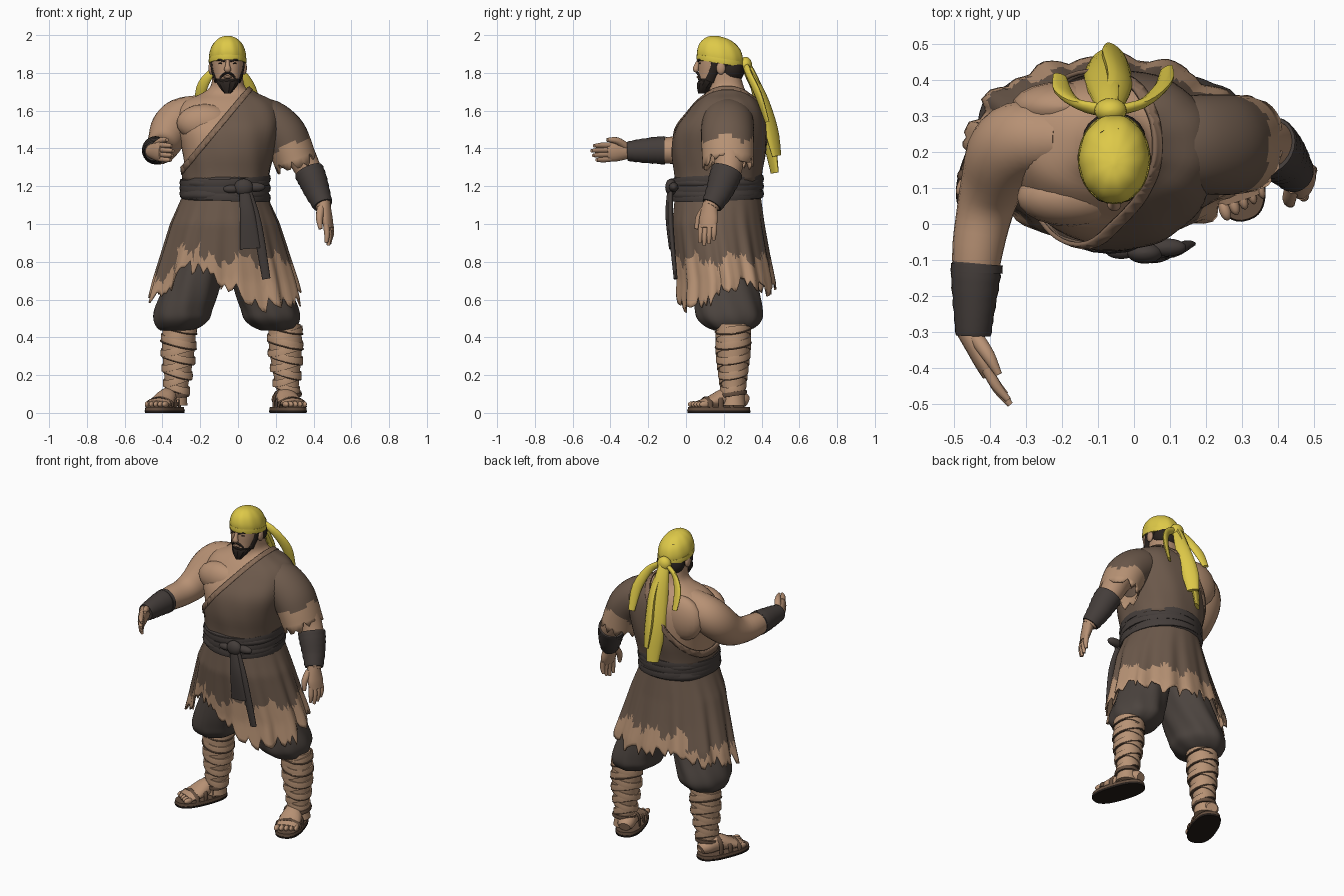
import bpy, bmesh, math, random
from mathutils import Vector, Matrix
random.seed(4)
V = Vector

def mat(name, r, g, b):
    m = bpy.data.materials.new(name)
    lin = [((c / 255 + 0.055) / 1.055) ** 2.4 for c in (r, g, b)]
    m.diffuse_color = (*lin, 1)
    return m

SKIN = mat("skin", 183, 145, 116)
ROBE = mat("robe brown", 108, 89, 75)
TRIM = mat("collar brown", 134, 107, 87)
TAN = mat("torn cloth tan", 184, 147, 117)
PANTS = mat("trouser charcoal", 76, 68, 63)
SASH = mat("sash charcoal", 68, 61, 58)
YELLOW = mat("headscarf yellow", 222, 201, 72)
HAIR = mat("hair black", 42, 35, 31)
SANDAL = mat("sandal brown", 100, 78, 62)
SOLE = mat("sole black", 36, 29, 25)

def build(name, rings, mats, rule=None, cap=True, loop=False, thick=0, cuts=()):
    """Skin a list of closed rings; optional plane cuts, colour rule, thickness."""
    mats = mats if isinstance(mats, (list, tuple)) else [mats]
    bm = bmesh.new()
    vs = [[bm.verts.new(p) for p in r] for r in rings]
    n = len(vs[0])
    for i in range(len(vs) if loop else len(vs) - 1):
        a, b = vs[i], vs[(i + 1) % len(vs)]
        for j in range(n):
            bm.faces.new((a[j], a[(j + 1) % n], b[(j + 1) % n], b[j]))
    if cap and not loop:
        bm.faces.new(vs[0][::-1])
        bm.faces.new(vs[-1])
    for co, no, outer in cuts:
        bmesh.ops.bisect_plane(bm, geom=bm.verts[:] + bm.edges[:] + bm.faces[:], plane_co=co,
                               plane_no=no, clear_outer=outer, clear_inner=not outer)
    bmesh.ops.recalc_face_normals(bm, faces=bm.faces[:])
    for f in bm.faces:
        f.smooth = True
        if rule:
            f.material_index = rule(f.calc_center_median())
    me = bpy.data.meshes.new(name)
    bm.to_mesh(me)
    bm.free()
    for m in mats:
        me.materials.append(m)
    me.set_sharp_from_angle(angle=math.radians(45))
    ob = bpy.data.objects.new(name, me)
    bpy.context.collection.objects.link(ob)
    if thick:
        s = ob.modifiers.new("thickness", 'SOLIDIFY')
        s.thickness, s.offset = thick, 0
    return ob

def spline(keys, k=4):
    out = []
    for i in range(len(keys) - 1):
        p = [keys[max(0, min(len(keys) - 1, i + d))] for d in (-1, 0, 1, 2)]
        for s in range(k):
            t = s / k
            out.append([0.5 * (2 * b + (c - a) * t + (2 * a - 5 * b + 4 * c - d) * t * t
                               + (3 * b - a - 3 * c + d) * t ** 3) for a, b, c, d in zip(*p)])
    return out + [list(keys[-1])]

def loft(name, keys, mats, n=40, p=2.0, grow=0, ripple=0, count=9, tilt=0, xf=None, **kw):
    """Stack of horizontal super-ellipses; keys are (z, cx, cy, rx, ry)."""
    rings = []
    for z, cx, cy, rx, ry in spline(keys):
        ring = []
        for j in range(n):
            a = 2 * math.pi * j / n
            c, s = math.cos(a), math.sin(a)
            w = 1 + ripple * math.sin(count * a + 14 * z)
            x = math.copysign(abs(c) ** (2 / p), c) * (max(rx, .002) + grow) * w
            y = math.copysign(abs(s) ** (2 / p), s) * (max(ry, .002) + grow) * w
            q = V((cx + x, cy + y, z - tilt * y))
            ring.append(xf @ q if xf else q)
        rings.append(ring)
    return build(name, rings, mats, **kw)

def tube(name, keys, mats, ref=(1, 0, 0), n=16, bump=0, jag=0, xf=None, **kw):
    """Sweep; keys are (x, y, z, radius along ref, other radius)."""
    pts, rings = spline(keys), []
    for i, q in enumerate(pts):
        t = (V(pts[min(i + 1, len(pts) - 1)][:3]) - V(pts[max(i - 1, 0)][:3])).normalized()
        a = (V(ref) - t * t.dot(V(ref))).normalized()
        b = t.cross(a)
        w = 1 + bump * (i % 2)
        ring = [V(q[:3]) + a * q[3] * w * math.cos(6.2832 * j / n) + b * q[4] * w * math.sin(6.2832 * j / n)
                + (t * random.uniform(-jag, jag) if i == len(pts) - 1 else V()) for j in range(n)]
        rings.append([xf @ v for v in ring] if xf else ring)
    return build(name, rings, mats, **kw)

def ball(name, c, s, m, xf=None):
    rings = []
    for i in range(11):
        t = math.pi * (i + .15) / 10.3
        rings.append([V((c[0] + s[0] * math.sin(t) * math.cos(math.pi * j / 10),
                         c[1] + s[1] * math.sin(t) * math.sin(math.pi * j / 10),
                         c[2] + s[2] * math.cos(t))) for j in range(20)])
    return build(name, [[xf @ v for v in r] for r in rings] if xf else rings, m)

def band(name, c, rx, ry, h, t, m, tx=0, ty=0):
    """Flat strap round a limb, tilted in x and y."""
    rings = []
    for i in range(32):
        a = math.pi * i / 16
        x, y = math.cos(a), math.sin(a)
        rings.append([V((c[0] + x * (rx + t * u), c[1] + y * (ry + t * u), c[2] + h * v + tx * x + ty * y))
                      for u, v in ((-1, -1), (.6, -1), (1, 0), (.6, 1), (-1, 1))])
    return build(name, rings, m, loop=True)

# Bare torso and neck
BODY = [(1.10, -.07, .165, .205, .205), (1.25, -.065, .17, .212, .212), (1.38, -.06, .175, .234, .232),
        (1.50, -.06, .185, .265, .225), (1.59, -.06, .21, .265, .185), (1.65, -.06, .22, .225, .145),
        (1.69, -.055, .22, .14, .105), (1.73, -.055, .215, .09, .09), (1.80, -.055, .2, .08, .085)]
loft("torso", BODY, SKIN, p=2.3, n=64)
ball("chest_muscle", (-.175, .075, 1.535), (.15, .082, .1), SKIN)
ball("back_muscle", (-.2, .325, 1.53), (.14, .07, .14), SKIN)

# Robe wrapped diagonally over one shoulder, with a folded collar
no = (-1.2, 0, 1)
loft("robe_top", BODY, ROBE, p=2.3, n=64, grow=.012, ripple=.008, count=11, cap=False, thick=.012,
     cuts=[((-.28, 0, 1.31), no, True), ((0, 0, 1.22), (0, 0, 1), False)])
loft("robe_collar", BODY, TRIM, p=2.3, n=64, grow=.018, cap=False, thick=.012,
     cuts=[((-.28, 0, 1.325), no, True), ((-.28, 0, 1.28), no, False)])

# Skirt with folds and a torn two-tone hem
HEM = [(0, .66), (30, .69), (60, .63), (90, .68), (120, .67), (150, .64), (180, .62), (205, .61), (225, .69),
       (238, .77), (255, .73), (280, .64), (300, .55), (320, .60), (340, .58), (360, .66)]
SHAPE = [(.5, .42, .265, .215), (.7, .375, .252, .212), (.85, .33, .245, .19), (1.0, .285, .24, .17),
         (1.16, .215, .222, .168), (1.3, .215, .222, .168)]

def lerp(tab, x):
    for a, b in zip(tab, tab[1:]):
        if x <= b[0]:
            t = max(0, (x - a[0]) / (b[0] - a[0]))
            return [u + (v - u) * t for u, v in zip(a, b)][1:]
    return tab[-1][1:]

N, rows = 120, 26
jags = [random.uniform(-.035, .045) for _ in range(N)]
skirt = []
for i in range(rows + 1):
    t, ring = i / rows, []
    for j in range(N):
        a = 2 * math.pi * j / N
        hem = lerp(HEM, 360 * j / N)[0] + jags[j]
        z = 1.17 + (hem - 1.17) * t
        rx, ry, cy = lerp(SHAPE, z)
        w = 1 + t * (.035 * math.sin(13 * a) + .02 * math.sin(22 * a + 1))
        ring.append(V((-.07 + rx * w * math.cos(a), cy + ry * w * math.sin(a), z)))
    skirt.append(ring)

def torn(c):
    a = math.atan2(c.y - .2, c.x + .07)
    edge = .88 if -2.55 < a < -2.1 else .72 if c.x < -.29 else .81
    return 1 if c.z < edge + .025 * math.sin(9 * a) + .02 * math.sin(23 * a) else 0
build("robe_skirt", skirt, [ROBE, TAN], rule=torn, cap=False, thick=.008)

# Sash, knot and hanging ends
loft("sash", [(1.125, -.07, .163, .215, .222), (1.15, -.07, .163, .232, .238), (1.19, -.068, .165, .222, .232),
              (1.215, -.067, .165, .232, .237), (1.24, -.066, .168, .222, .23), (1.262, -.066, .17, .21, .215)],
     SASH, n=64, p=2.2, grow=.004, ripple=.006, count=7)
for k, z in enumerate((1.15, 1.19, 1.23)):
    band("sash_fold", (-.068, .165, z), .232, .238, .018, .01, SASH, .012 * (k - 1), .01)
ball("sash_knot", (.03, -.08, 1.195), (.05, .03, .045), SASH)
ball("sash_knot_loop", (.09, -.065, 1.195), (.055, .025, .025), SASH)
ball("sash_knot_loop", (-.035, -.075, 1.185), (.045, .022, .022), SASH)
tube("sash_end_wide", [(.03, -.085, 1.19, .025, .012), (.05, -.095, 1.05, .04, .014), (.065, -.08, .87, .055, .01)], SASH)
tube("sash_end_thin", [(.05, -.08, 1.18, .02, .012), (.10, -.08, 1.0, .026, .014), (.15, -.055, .71, .022, .01)], SASH)

# Legs: baggy trousers, bound shins, feet in sandals
for s, fx, turn in ((-1, -.358, -22), (1, .24, 18)):
    X = lambda o: -.032 + s * o
    P = lambda o: -.06 + s * o
    loft("trouser_leg", [(z, P(o), cy, rx, ry) for z, o, cy, rx, ry in (
        (1.0, .10, .19, .10, .13), (.8, .14, .205, .135, .16), (.65, .19, .215, .148, .17), (.55, .228, .226, .15, .175),
        (.495, .24, .232, .145, .168), (.455, .255, .238, .115, .13), (.435, .268, .24, .08, .085))],
        PANTS, ripple=.03, count=8)
    loft("shin", [(z, X(o), cy, r, r) for z, o, cy, r in (
        (.47, .278, .245, .085), (.36, .283, .25, .088), (.22, .288, .25, .072), (.12, .295, .25, .058),
        (.04, .30, .25, .064))], TAN)
    for k in range(9):
        z = .10 + .04 * k
        r = .061 + .03 * min(1, (z - .1) / .22)
        up = .022 * (-1) ** k
        band("shin_wrap", (X(.297 - .04 * z), .25, z), r, r, .018, .004, TAN, up, .012)
        if k % 2 == 0:
            band("shin_cord", (X(.297 - .04 * z), .25, z + .02), r, r, .004, .0075, SANDAL, -up, .012)
    F = Matrix.Translation((fx, .25, 0)) @ Matrix.Rotation(math.radians(turn), 4, 'Z')
    loft("sandal_sole", [(0, 0, -.08, .08, .17), (.012, 0, -.08, .082, .172)], SOLE, p=2.5, xf=F)
    loft("sandal_footbed", [(.012, 0, -.08, .08, .17), (.03, 0, -.08, .078, .168)], SANDAL, p=2.5, xf=F)
    tube("foot", [(0, .075, .06, .035, .03), (0, .04, .072, .052, .045), (0, -.04, .08, .055, .052),
                  (0, -.12, .06, .068, .034), (0, -.19, .045, .066, .02)], SKIN, xf=F)
    for k in range(5):
        ball("toe", (s * (.028 * k - .054), -.205 + .007 * k, .045), (.016 - .001 * k, .03, .017), SKIN, xf=F)
    for y, h, w in ((-.15, .082, .075), (-.09, .1, .07), (-.03, .13, .064)):
        tube("sandal_strap", [(-w, y, .03, .014, .006), (-w * .85, y, h * .75, .014, .006), (0, y, h, .014, .006),
                              (w * .85, y, h * .75, .014, .006), (w, y, .03, .014, .006)], SANDAL, ref=(0, 1, 0), n=8, xf=F)
    band("ankle_strap", (X(.297), .25, .10), .066, .066, .011, .008, SANDAL, 0, .01)

# Hands: palm, four curled fingers and a thumb
def hand(name, w, d, s, n):
    w, d, s, n = V(w), V(d).normalized(), V(s).normalized(), V(n).normalized()
    K = lambda u, v, q, a, b: (*(w + d * u + s * v + n * q), a, b)
    tube(name + "_palm", [K(-.03, 0, 0, .038, .036), K(.03, 0, 0, .048, .03), K(.07, 0, 0, .052, .026),
                          K(.11, 0, 0, .046, .02)], SKIN, ref=s)
    for k in range(4):
        v, L = (k - 1.5) * .024, (.085, .105, .115, .1)[k]
        tube(name + "_finger", [K(.09, v, 0, .016, .016), K(.09 + L * .55, v * 1.05, .006, .0145, .0145),
                                K(.09 + L, v * 1.05, .02, .009, .009)], SKIN, ref=s, n=10)
    tube(name + "_thumb", [K(.0, .025, .01, .022, .022), K(.055, .058, .02, .019, .019), K(.115, .066, .025, .01, .01)],
         SKIN, ref=s, n=10)

# Raised bare arm
tube("bare_arm", [(-.2, .235, 1.595, .09, .085), (-.30, .235, 1.56, .108, .108), (-.355, .2, 1.505, .108, .112),
                  (-.39, .12, 1.43, .09, .1), (-.415, .03, 1.395, .078, .08), (-.437, -.1, 1.39, .068, .07),
                  (-.445, -.30, 1.385, .042, .045)], SKIN, n=24)
tube("bare_arm_wrap", [(-.436, -.11, 1.39, .068, .072), (-.44, -.16, 1.39, .066, .07), (-.444, -.25, 1.387, .055, .06),
                       (-.446, -.31, 1.385, .048, .05)], SASH, bump=.04, n=24)
tube("bare_arm_wrap_band", [(-.436, -.112, 1.39, .072, .074), (-.437, -.135, 1.39, .072, .074)], SASH, n=24)
hand("raised_hand", (-.446, -.32, 1.385), (.085, -.19, -.01), (0, 0, 1), (1, .3, 0))

# Lowered arm with torn sleeve
tube("lowered_arm", [(.13, .23, 1.55, .08, .08), (.22, .225, 1.50, .09, .095), (.305, .225, 1.41, .082, .085),
                     (.365, .225, 1.3, .071, .074), (.41, .19, 1.2, .061, .064), (.455, .13, 1.09, .04, .042)], SKIN, n=24)
tube("sleeve", [(.06, .225, 1.575, .09, .11), (.155, .222, 1.545, .113, .13), (.235, .22, 1.48, .117, .135),
                (.275, .22, 1.41, .112, .133), (.305, .222, 1.33, .108, .13)], [ROBE, TAN], n=36, jag=.04, cap=False, thick=.01,
     rule=lambda c: int(c.z < 1.43 + .025 * math.sin(38 * c.y) + .3 * (c.x - .27)))
tube("lowered_arm_wrap", [(.375, .218, 1.28, .078, .084), (.395, .2, 1.235, .075, .08), (.42, .175, 1.17, .066, .07),
                          (.45, .137, 1.10, .052, .055)], SASH, bump=.04, n=24)
hand("lowered_hand", (.458, .125, 1.085), (.045, -.02, -.2), (-.35, -1, 0), (-.6, .1, 0))

# Head with beard and hair
HX = -.055
loft("head", [(1.725, HX, .125, .04, .05), (1.76, HX, .145, .065, .08), (1.80, HX, .165, .078, .1),
              (1.85, HX, .175, .086, .11), (1.90, HX, .18, .086, .11), (1.95, HX, .18, .065, .085)], [SKIN, HAIR],
     n=48, p=2.3, rule=lambda c: int(c.y > .15 or c.z < 1.765))
loft("beard", [(1.69, HX, .085, .016, .02), (1.72, HX, .098, .04, .038), (1.75, HX, .115, .058, .053),
               (1.772, HX, .132, .062, .052)], HAIR, n=32, ripple=.05, count=12)
ball("hair_back", (HX, .235, 1.815), (.088, .075, .075), HAIR)
tube("moustache", [(HX - .042, .085, 1.765, .008, .006), (HX - .024, .068, 1.79, .007, .008), (HX, .061, 1.8, .006, .008),
                   (HX + .024, .068, 1.79, .007, .008), (HX + .042, .085, 1.765, .008, .006)], HAIR, ref=(0, 0, 1), n=8)
tube("nose", [(HX, .07, 1.868, .009, .01), (HX, .058, 1.84, .012, .014), (HX, .052, 1.818, .019, .016),
              (HX, .065, 1.81, .012, .008)], SKIN)
ball("lips", (HX, .07, 1.778), (.024, .014, .008), TRIM)
for s in (-1, 1):
    ball("eye", (HX + s * .034, .076, 1.85), (.014, .008, .005), HAIR)
    tube("eyebrow", [(HX + s * .012, .066, 1.862, .006, .006), (HX + s * .04, .07, 1.869, .006, .006),
                     (HX + s * .064, .095, 1.868, .004, .004)], HAIR, ref=(0, 0, 1), n=8)
    ball("ear", (HX + s * .088, .185, 1.825), (.014, .024, .034), SKIN)
    tube("sideburn", [(HX + s * .084, .155, 1.87, .02, .008), (HX + s * .078, .15, 1.82, .022, .01),
                      (HX + s * .06, .125, 1.757, .026, .012)], HAIR, ref=(0, 1, 0), n=10)

# Headscarf with knot and hanging tails
loft("headscarf", [(1.85, HX, .18, .088, .11), (1.862, HX, .18, .096, .12), (1.90, HX, .18, .096, .122),
                   (1.94, HX, .18, .084, .108), (1.97, HX, .178, .062, .08), (1.987, HX, .175, .036, .048),
                   (1.995, HX, .17, .004, .006)], YELLOW, n=48, ripple=.012, count=10, tilt=.16)
band("headscarf_hem", (HX, .18, 1.864), .096, .12, .014, .005, YELLOW, 0, -.02)
ball("scarf_knot", (-.065, .315, 1.84), (.045, .035, .045), YELLOW)
for ref, pts in (
        ((1, .6, .2), [(-.07, .32, 1.85, .03, .015), (-.08, .37, 1.73, .045, .02), (-.09, .43, 1.5, .058, .024), (-.09, .47, 1.27, .035, .012)]),
        ((1, -.9, 0), [(-.06, .32, 1.84, .025, .015), (-.04, .395, 1.68, .042, .02), (-.05, .45, 1.5, .05, .022), (-.05, .48, 1.36, .035, .012)]),
        ((1, .5, .3), [(-.05, .315, 1.84, .018, .014), (.025, .335, 1.79, .024, .014), (.08, .385, 1.68, .03, .014), (.09, .43, 1.54, .02, .008)]),
        ((1, -.5, .3), [(-.08, .315, 1.84, .018, .014), (-.15, .33, 1.79, .024, .014), (-.195, .365, 1.71, .03, .014), (-.205, .41, 1.61, .02, .008)])):
    tube("scarf_tail", pts, YELLOW, ref=ref, n=12)
